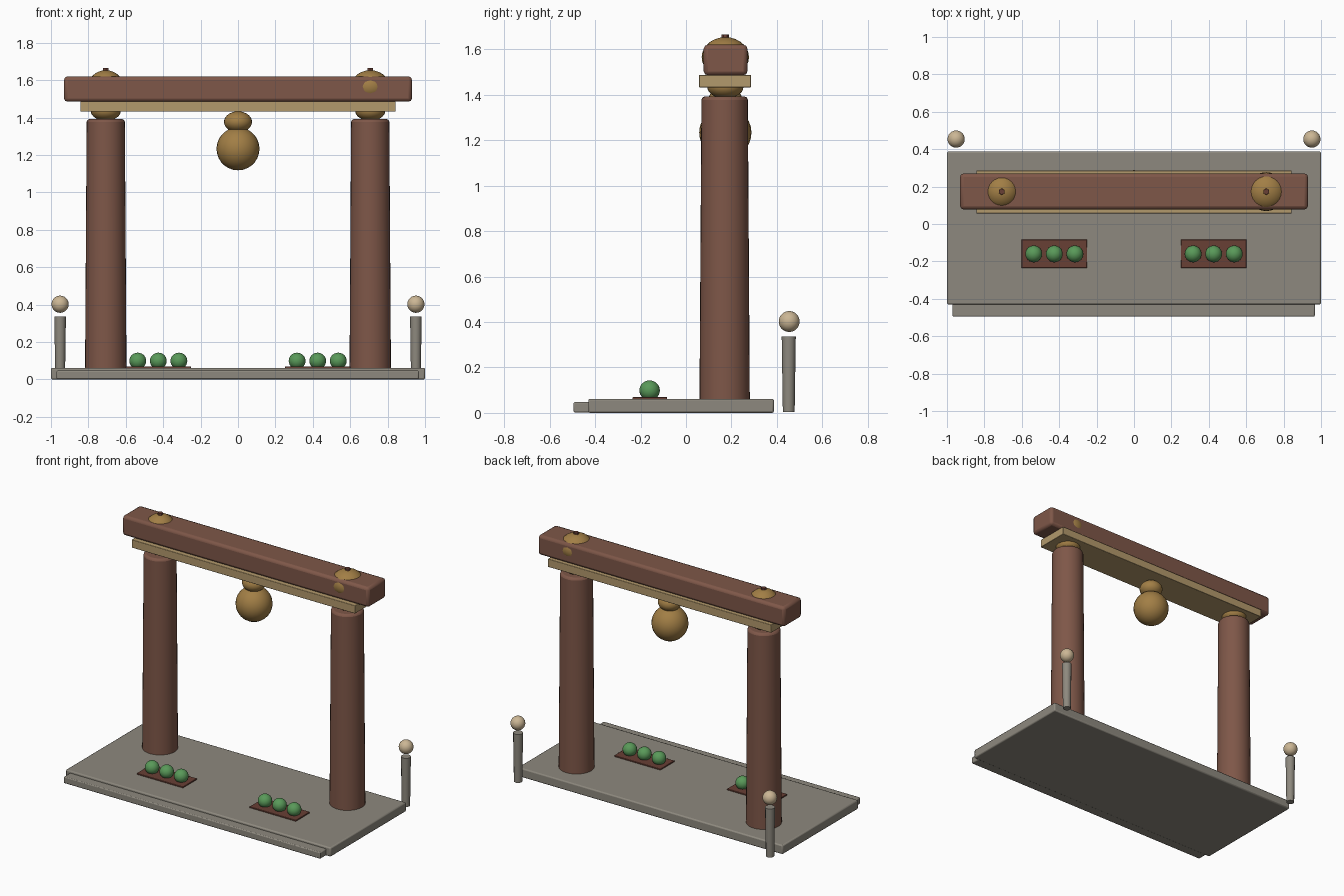
import bpy, math

if "Cube" in bpy.data.objects:
    bpy.data.objects.remove(bpy.data.objects["Cube"])

def mat(name, r, g, b):
    m = bpy.data.materials.new(name)
    m.diffuse_color = (r, g, b, 1)
    m.use_nodes = True
    m.node_tree.nodes["Principled BSDF"].inputs["Base Color"].default_value = m.diffuse_color
    return m

STONE = mat("stone", 0.27, 0.25, 0.21)
WOOD = mat("red_wood", 0.21, 0.095, 0.065)
DARK = mat("dark_wood", 0.14, 0.05, 0.035)
GOLD = mat("gold", 0.36, 0.21, 0.06)
PLANK = mat("pale_wood", 0.45, 0.32, 0.15)
CREAM = mat("cream", 0.60, 0.47, 0.30)
GREEN = mat("green", 0.10, 0.32, 0.10)

def finish(name, material, bevel=0, segments=2):
    o = bpy.context.object
    o.name = name
    o.data.materials.append(material)
    if bevel:
        b = o.modifiers.new("bevel", 'BEVEL')
        b.width, b.segments, b.limit_method = bevel, segments, 'ANGLE'
        b.angle_limit = math.radians(50)
    bpy.ops.object.shade_smooth_by_angle(angle=math.radians(35))
    return o

def box(name, x0, x1, y0, y1, z0, z1, material, bevel=0):
    bpy.ops.mesh.primitive_cube_add(size=1, location=((x0+x1)/2, (y0+y1)/2, (z0+z1)/2))
    o = bpy.context.object
    o.scale = (x1-x0, y1-y0, z1-z0)
    bpy.ops.object.transform_apply(location=False, rotation=False, scale=True)
    return finish(name, material, bevel)

def ball(name, x, y, z, r, rz, material):
    bpy.ops.mesh.primitive_uv_sphere_add(segments=24, ring_count=14, radius=1, location=(x, y, z))
    bpy.context.object.scale = (r, r, rz)
    bpy.ops.object.transform_apply(location=False, rotation=False, scale=True)
    return finish(name, material)

def post(name, x, y, z0, z1, r0, r1, material, bevel=0, sides=24):
    bpy.ops.mesh.primitive_cone_add(vertices=sides, radius1=r0, radius2=r1, depth=z1-z0,
                                    location=(x, y, (z0+z1)/2))
    return finish(name, material, bevel)

GY = 0.173  # depth position of the gate

# Stone platform with front step
box("platform", -1, 1, -0.43, 0.387, 0, 0.062, STONE, 0.008)
box("front_step", -0.97, 0.967, -0.495, -0.42, 0.002, 0.047, STONE, 0.006)

# Top beam and plank beneath it
box("top_beam", -0.93, 0.93, 0.078, 0.27, 1.485, 1.62, WOOD, 0.018)
box("under_plank", -0.843, 0.843, 0.057, 0.286, 1.432, 1.487, PLANK, 0.003)

for s, side in ((-1, "left"), (1, "right")):
    # Pillar with gold capital, dome and dark tip
    x = 0.707 * s
    post(side + "_pillar", x, GY - 0.003, 0.01, 1.392, 0.111, 0.102, WOOD, 0.015, 32)
    ball(side + "_capital", x, GY, 1.435, 0.08, 0.052, GOLD)
    ball(side + "_dome", x, GY, 1.565, 0.104 if s > 0 else 0.095, 0.088, GOLD)
    post(side + "_dome_tip", x, GY, 1.62, 1.664, 0.02, 0.016, DARK, 0, 6)
    # Rear post with floating ball
    post(side + "_rear_post", 0.951*s, 0.452, 0.004, 0.337, 0.026, 0.031, STONE, 0, 12)
    ball(side + "_rear_post_ball", 0.951*s, 0.454, 0.402, 0.046, 0.046, CREAM)
    # Tray of three green balls
    c = 0.426 * s
    box(side + "_tray", c - 0.175, c + 0.175, -0.235, -0.083, 0.03, 0.07, DARK, 0.003)
    for i in (-1, 0, 1):
        ball(f"{side}_green_ball_{i+2}", c + 0.11*i, -0.16, 0.099, 0.045, 0.044, GREEN)

# Hanging lantern
ball("lantern_cap", 0, GY, 1.377, 0.075, 0.056, GOLD)
ball("lantern_body", 0, GY, 1.233, 0.115, 0.115, GOLD)
